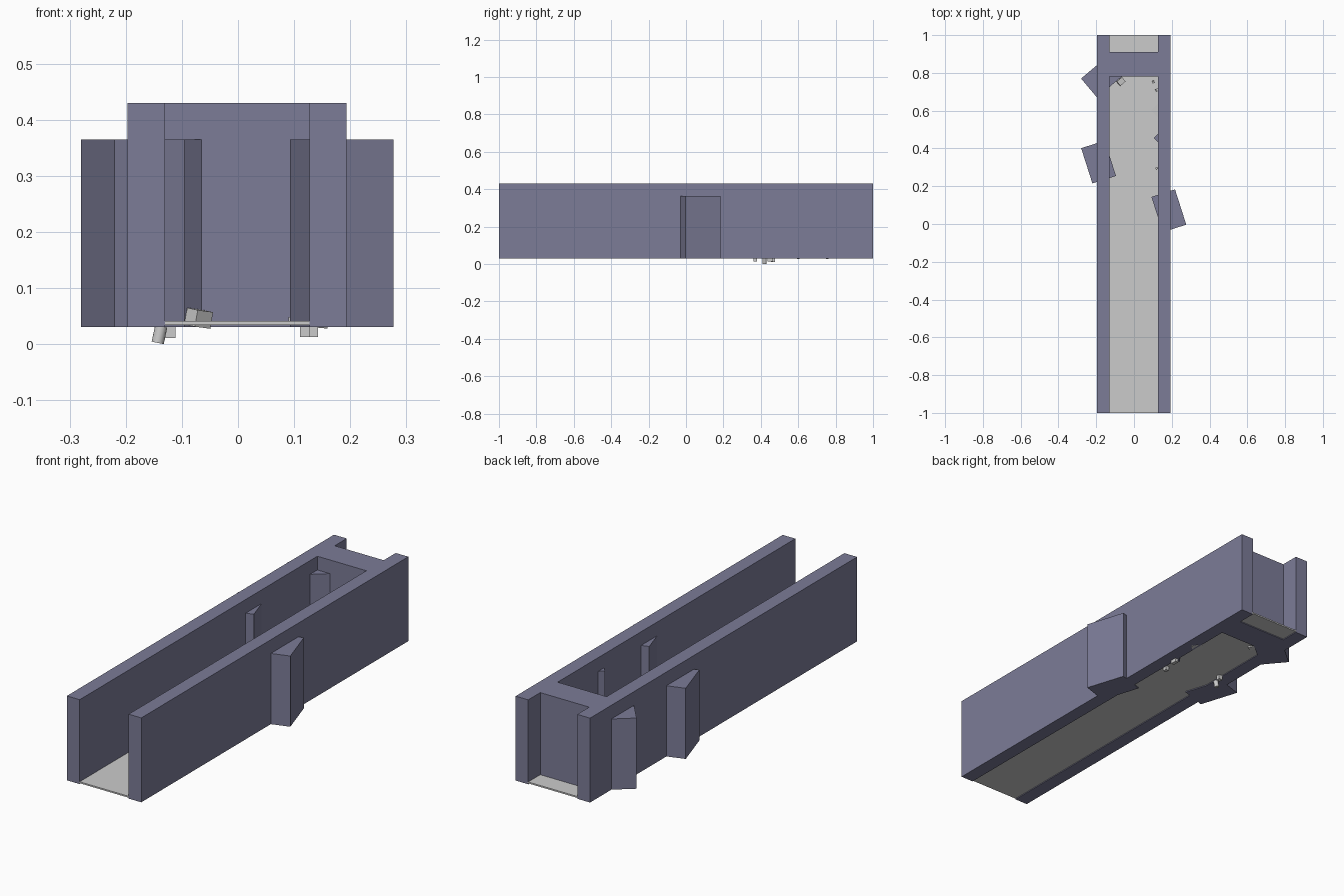
import bpy
from math import radians, atan2, hypot

if "Cube" in bpy.data.objects:
    bpy.data.objects.remove(bpy.data.objects["Cube"])

stone = bpy.data.materials.new("blue_grey_stone")
stone.diffuse_color = (0.2, 0.2, 0.31, 1)
stone.use_nodes = True
stone.node_tree.nodes["Principled BSDF"].inputs["Base Color"].default_value = stone.diffuse_color


def finish(name, scale, mat):
    ob = bpy.context.object
    ob.name = name
    ob.scale = scale
    bpy.ops.object.transform_apply(location=False, rotation=False, scale=True)
    if mat:
        ob.data.materials.append(mat)
    return ob


def box(name, centre, size, rot=(0, 0, 0), mat=None):
    bpy.ops.mesh.primitive_cube_add(size=1, location=centre,
                                    rotation=[radians(a) for a in rot])
    return finish(name, size, mat)


def span(name, x, y, z, mat=None):
    """Axis-aligned box given by its ranges."""
    lims = (x, y, z)
    return box(name, [(a + b) / 2 for a, b in lims], [b - a for a, b in lims], mat=mat)


Z0, WALL_TOP, PILLAR_TOP = 0.03, 0.43, 0.365

# Corridor walls, closing wall and floor
span("left_wall", (-0.197, -0.13), (-1, 1), (Z0, WALL_TOP), stone)
span("right_wall", (0.127, 0.193), (-1, 1), (Z0, WALL_TOP), stone)
span("cross_wall", (-0.13, 0.127), (0.78, 0.91), (Z0, WALL_TOP), stone)
span("floor", (-0.133, 0.132), (-1, 1), (0.034, 0.041))

# Turned pillars set through the walls: x, y, width, depth, angle
pillars = [
    (0.1845, 0.07, 0.131, 0.196, 17.7),
    (-0.1875, 0.328, 0.131, 0.196, 17.7),
    (-0.163, 0.783, 0.196, 0.131, 40),
    (0.147, 0.455, 0.059, 0.059, 45),
]
for i, (x, y, w, d, a) in enumerate(pillars):
    box(f"pillar_{i + 1}", (x, y, (Z0 + PILLAR_TOP) / 2),
        (w, d, PILLAR_TOP - Z0), (0, 0, a), stone)

# Loose rubble: centre, size, rotation
rubble = [
    ((-0.121, 0.465, 0.022), (0.02, 0.02, 0.022), (0, 0, 0)),
    ((-0.07, 0.755, 0.046), (0.036, 0.03, 0.03), (8, 6, 40)),
    ((0.119, 0.37, 0.024), (0.017, 0.02, 0.022), (0, 0, 0)),
    ((0.134, 0.45, 0.024), (0.017, 0.03, 0.022), (0, 0, 0)),
    ((0.125, 0.6, 0.038), (0.05, 0.05, 0.014), (4, 4, 45)),
    ((0.102, 0.752, 0.048), (0.012, 0.012, 0.016), (10, 0, 20)),
    ((0.122, 0.71, 0.046), (0.014, 0.014, 0.016), (0, 10, 30)),
    ((0.12, 0.295, 0.046), (0.012, 0.012, 0.014), (0, 0, 30)),
]
for i, (c, s, r) in enumerate(rubble):
    box(f"rubble_{i + 1}", c, s, r)

# Round stub tilted out under the left wall
bpy.ops.mesh.primitive_cylinder_add(vertices=16, radius=0.011, depth=0.03,
                                    location=(-0.14, 0.42, 0.0168),
                                    rotation=(0, radians(12), 0))
finish("rubble_stub", (1, 1, 1), None)
bpy.ops.object.shade_smooth_by_angle(angle=radians(30))
